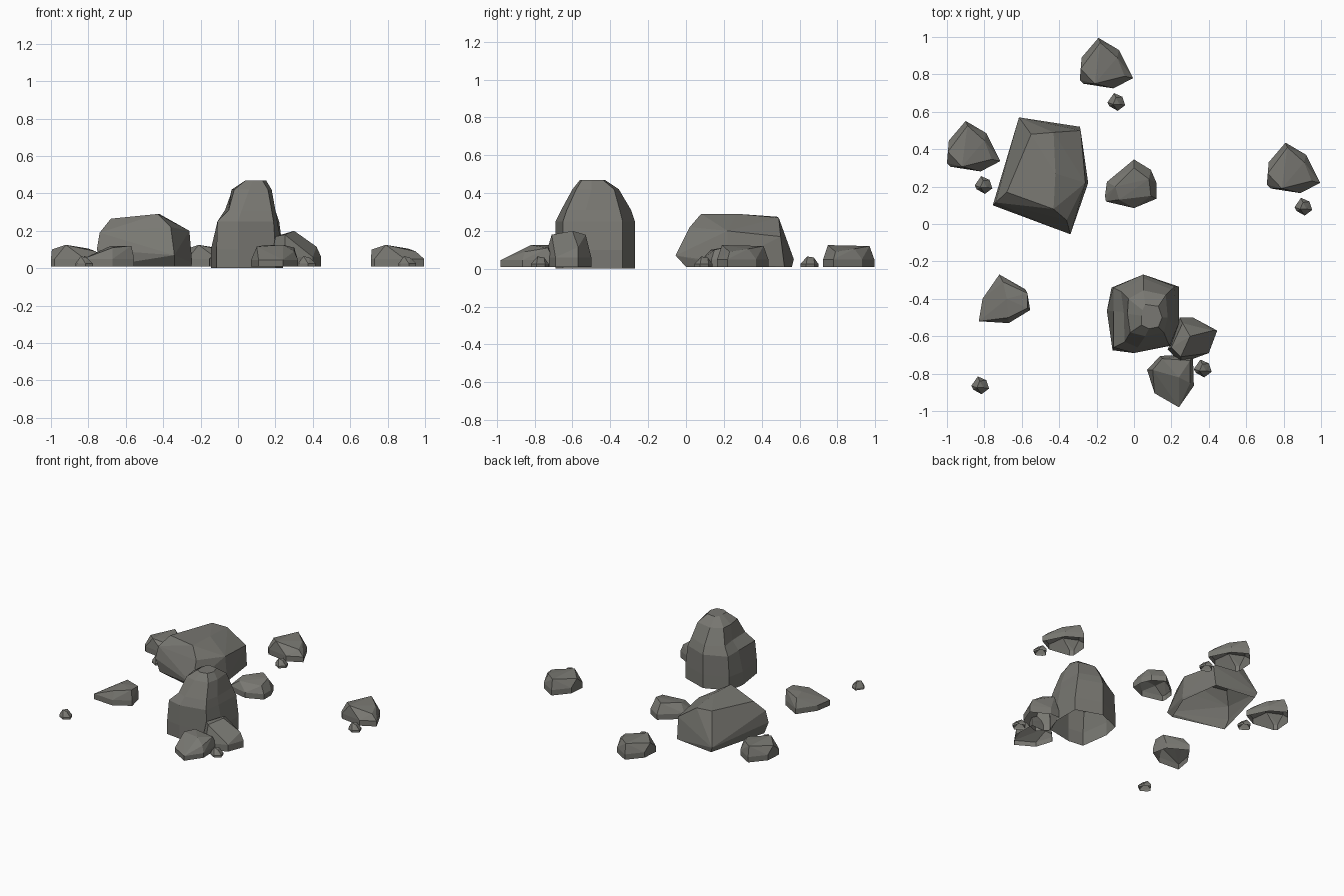
import bpy, bmesh

stone = bpy.data.materials.new("grey stone")
stone.diffuse_color = (0.19, 0.187, 0.168, 1)


def finish(name, bm, loc=(0, 0, 0)):
    bmesh.ops.recalc_face_normals(bm, faces=bm.faces)
    mesh = bpy.data.meshes.new(name)
    bm.to_mesh(mesh)
    bm.free()
    mesh.materials.append(stone)
    ob = bpy.data.objects.new(name, mesh)
    ob.location = loc
    bpy.context.collection.objects.link(ob)
    return ob


def hull_rock(name, points, loc=(0, 0, 0)):
    """Faceted rock: convex hull of a few corners, open underneath."""
    bm = bmesh.new()
    for p in points:
        bm.verts.new(p)
    res = bmesh.ops.convex_hull(bm, input=bm.verts[:])
    loose = [v for v in bm.verts if not v.link_faces]
    bmesh.ops.delete(bm, geom=loose, context='VERTS')
    bmesh.ops.recalc_face_normals(bm, faces=bm.faces)
    bmesh.ops.dissolve_limit(bm, angle_limit=0.06, verts=bm.verts, edges=bm.edges)
    bm.normal_update()
    under = [f for f in bm.faces if f.normal.z < -0.95]
    bmesh.ops.delete(bm, geom=under, context='FACES')
    return finish(name, bm, loc)


def slab(outline, edge_z, tops):
    """Corners for a small rock: footprint, rim and top."""
    return ([(x, y, 0.01) for x, y in outline]
            + [(x, y, edge_z) for x, y in outline] + tops)


def ring_rock(name, rings):
    """Rock made of stacked outlines with a closed top."""
    bm = bmesh.new()
    loops = [[bm.verts.new((x, y, z)) for x, y in pts] for z, pts in rings]
    n = len(loops[0])
    for a, b in zip(loops, loops[1:]):
        for i in range(n):
            j = (i + 1) % n
            bm.faces.new((a[i], a[j], b[j], b[i]))
    bm.faces.new(loops[-1])
    return finish(name, bm)


# Tall boulder
ring_rock("tall_boulder", [
    (0.0, [(-.145, -.465), (-.12, -.34), (.05, -.27), (.24, -.335),
           (.24, -.53), (.20, -.65), (.0, -.69), (-.115, -.675)]),
    (0.10, [(-.145, -.465), (-.12, -.34), (.05, -.27), (.24, -.335),
            (.24, -.53), (.20, -.65), (.0, -.69), (-.115, -.675)]),
    (0.25, [(-.11, -.465), (-.11, -.34), (.05, -.27), (.22, -.335),
            (.21, -.53), (.19, -.65), (.0, -.69), (-.11, -.66)]),
    (0.31, [(-.055, -.47), (-.07, -.36), (.05, -.29), (.20, -.35),
            (.20, -.53), (.18, -.63), (.02, -.66), (-.05, -.63)]),
    (0.42, [(-.035, -.48), (-.03, -.40), (.05, -.355), (.17, -.38),
            (.18, -.50), (.16, -.58), (.06, -.60), (-.02, -.58)]),
    (0.47, [(.04, -.49), (.045, -.46), (.06, -.43), (.13, -.44),
            (.15, -.50), (.13, -.55), (.08, -.56), (.04, -.54)]),
])

# Broad flat boulder
hull_rock("flat_boulder", [
    (-.60, .56, .01), (-.29, .52, .01), (-.25, .22, .01), (-.34, .0, .01), (-.72, .10, .01),
    (-.34, -.055, .07), (-.755, .10, .10), (-.615, .57, .05), (-.40, .53, .05),
    (-.245, .22, .03), (-.36, .02, .22), (-.26, .22, .20), (-.285, .50, .17),
    (-.74, .115, .19), (-.68, .17, .265), (-.43, .08, .29), (-.42, .27, .29),
    (-.55, .48, .275), (-.43, .49, .27)])

# Three matching rocks with a matching pebble beside each
rock = slab([(-.14, -.07), (-.13, .05), (-.04, .155), (.07, .09), (.145, -.06),
             (.04, -.115), (-.12, -.09)], .05,
            [(-.06, -.09, .125), (-.135, -.01, .10), (-.03, .13, .12),
             (.06, .05, .105), (.10, -.05, .09)])
pebble = slab([(-.045, 0), (-.01, .05), (.035, .03), (.05, -.015), (.01, -.045), (-.035, -.02)],
              .025, [(-.015, -.01, .065), (.0, .025, .06), (.02, -.01, .055)])
for side, x, y in (("back", -.15, .84), ("left", -.86, .396), ("right", .85, .28)):
    hull_rock(side + "_rock", rock, (x, y, 0))
    hull_rock(side + "_pebble", pebble, (x + .053, y - .19, 0))

# Single rocks around the boulders
hull_rock("middle_rock", slab(
    [(-.155, .15), (-.145, .225), (.0, .345), (.09, .29), (.12, .22), (.12, .135), (.0, .085), (-.15, .12)],
    .05, [(.0, .30, .12), (-.10, .20, .11), (-.08, .13, .10), (.08, .24, .12), (.09, .15, .10)]))
hull_rock("front_left_rock", slab(
    [(-.83, -.52), (-.81, -.40), (-.72, -.27), (-.58, -.35), (-.555, -.46), (-.67, -.53)],
    .05, [(-.68, -.40, .12), (-.70, -.31, .11), (-.57, -.37, .12), (-.57, -.45, .12), (-.67, -.50, .11)]))
hull_rock("front_rock", slab(
    [(.07, -.78), (.14, -.705), (.315, -.70), (.32, -.865), (.24, -.98), (.11, -.905)],
    .045, [(.10, -.78, .115), (.15, -.72, .125), (.24, -.82, .125), (.30, -.73, .11), (.30, -.85, .09)]))
hull_rock("leaning_rock", slab(
    [(.245, -.50), (.315, -.50), (.445, -.57), (.40, -.69), (.25, -.745), (.18, -.67)],
    .06, [(.25, -.71, .18), (.30, -.60, .20), (.26, -.53, .18), (.42, -.57, .115), (.20, -.66, .17)]))

# Loose pebbles
hull_rock("front_left_pebble", pebble, (-.825, -.865, 0))
hull_rock("front_right_pebble", pebble, (.365, -.775, 0))
